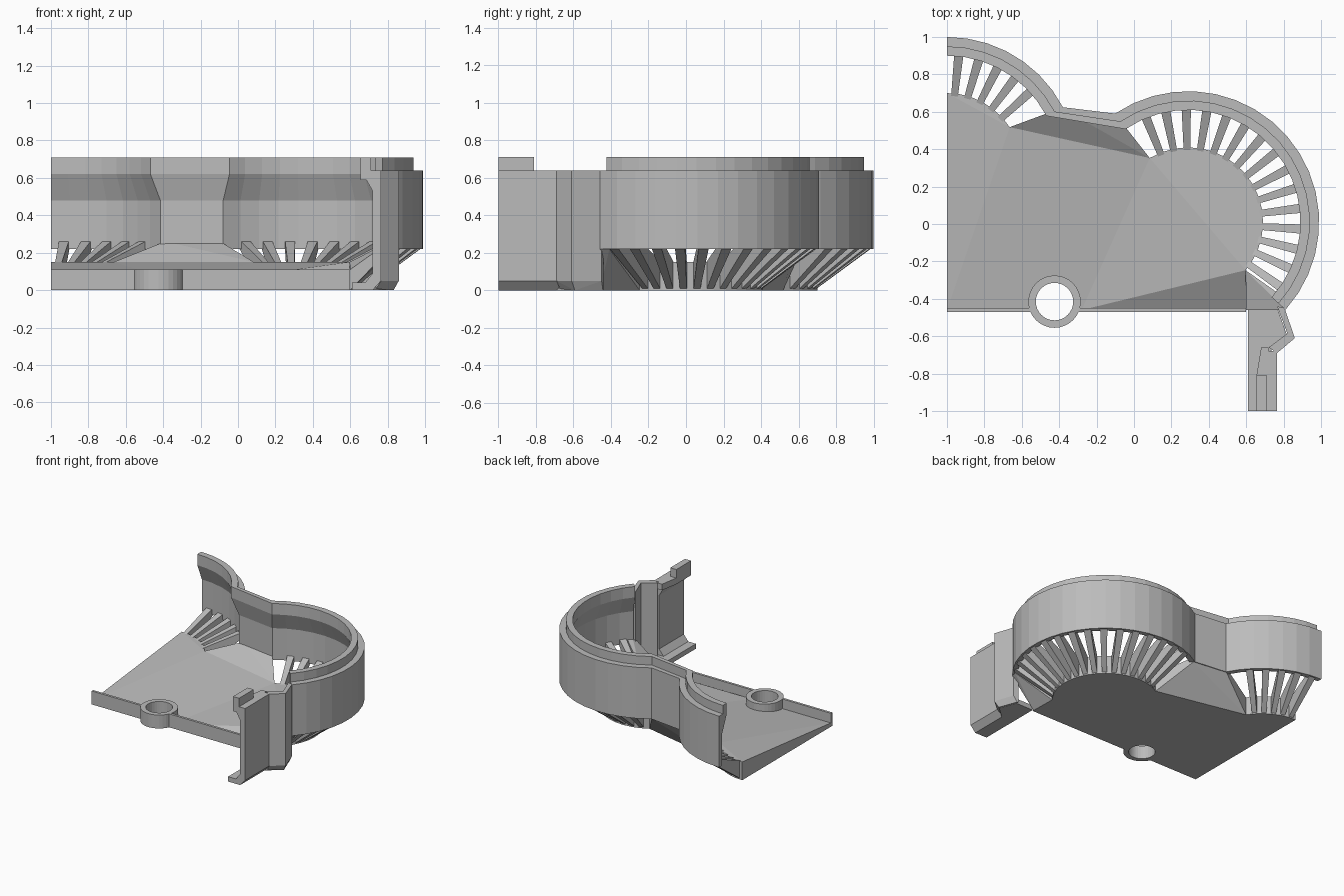
import bpy, bmesh
from math import cos, sin, radians
from mathutils import Vector

if "Cube" in bpy.data.objects:
    bpy.data.objects.remove(bpy.data.objects["Cube"], do_unlink=True)

grey = bpy.data.materials.new("plain_grey")
grey.use_nodes = True
grey.diffuse_color = (0.5, 0.5, 0.5, 1)
grey.node_tree.nodes["Principled BSDF"].inputs["Base Color"].default_value = (0.5, 0.5, 0.5, 1)


def finish(bm, name):
    bmesh.ops.recalc_face_normals(bm, faces=bm.faces)
    mesh = bpy.data.meshes.new(name)
    bm.to_mesh(mesh)
    bm.free()
    mesh.materials.append(grey)
    ob = bpy.data.objects.new(name, mesh)
    bpy.context.collection.objects.link(ob)
    return ob


def hull(name, points):
    bm = bmesh.new()
    for p in points:
        bm.verts.new(p)
    res = bmesh.ops.convex_hull(bm, input=bm.verts)
    loose = [v for v in bm.verts if not v.link_faces]
    bmesh.ops.delete(bm, geom=loose, context='VERTS')
    bmesh.ops.dissolve_limit(bm, angle_limit=0.01, verts=bm.verts, edges=bm.edges)
    return finish(bm, name)


def prism(name, outline, offset):
    """Extrude a closed outline of 3D points by an offset."""
    bm = bmesh.new()
    face = bm.faces.new([bm.verts.new(p) for p in outline])
    res = bmesh.ops.extrude_face_region(bm, geom=[face], use_keep_orig=True)
    moved = [g for g in res["geom"] if isinstance(g, bmesh.types.BMVert)]
    bmesh.ops.translate(bm, verts=moved, vec=offset)
    return finish(bm, name)


def sweep(name, frames, closed=False):
    """Skin a list of equal closed sections; cap the ends when open."""
    bm = bmesh.new()
    rings = [[bm.verts.new(p) for p in f] for f in frames]
    n = len(rings[0])
    for i in range(len(rings) - (0 if closed else 1)):
        a, b = rings[i], rings[(i + 1) % len(rings)]
        for j in range(n):
            k = (j + 1) % n
            bm.faces.new((a[j], a[k], b[k], b[j]))
    if not closed:
        bm.faces.new(rings[0])
        bm.faces.new(rings[-1])
    return finish(bm, name)


LEFT, RIGHT = (-1, 0.3), (0.29, 0.01)
WALL_R, FLOOR_R = 0.7, 0.4


def polar(c, r, deg, z=0.0):
    a = radians(deg)
    return Vector((c[0] + r * cos(a), c[1] + r * sin(a), z))


def arc(c, r, start, end, count, z=0.0):
    return [polar(c, r, start + (end - start) * i / count, z) for i in range(count + 1)]


# Curved outer wall with stepped lip and thinner lower half
profile = [(0, .22), (0, .64), (.05, .64), (.05, .71), (.1, .71), (.1, .62), (.04, .48), (.04, .22)]
stations = [(LEFT, 90 - 62.4 * i / 7) for i in range(8)]
stations += [(RIGHT, 124 - 166 * i / 18) for i in range(19)]
sweep("curved_wall", [[polar(c, WALL_R - t, a, z) for t, z in profile] for c, a in stations])

# Floor plate: flat underside, top sloping down toward the front
FRONT, THIN, THICK = -0.46, 0.03, 0.15
right_arc = arc(RIGHT, FLOOR_R, 121, -40, 16)
left_arc = arc(LEFT, FLOOR_R, 90, 33, 6)
corner = Vector((0.6, FRONT, 0))
front_pts = [corner, Vector((-0.28, FRONT, 0)), Vector((-1, FRONT, 0))]
outline = left_arc + right_arc + front_pts
bm = bmesh.new()
low = [bm.verts.new(p) for p in outline]
top = [bm.verts.new((p.x, p.y, THIN if p in front_pts else THICK)) for p in outline]
n, nl = len(outline), len(left_arc)
bm.faces.new(low)
for i in range(n):
    j = (i + 1) % n
    bm.faces.new((low[i], low[j], top[j], top[i]))
g, f, e, d = 0, nl - 1, nl, n - 4
c, b, a = n - 3, n - 2, n - 1
bm.faces.new(top[g:f + 1])
bm.faces.new(top[e:d + 1])
for tri in ((d, c, b), (d, b, e), (e, b, f), (f, b, a), (f, a, g)):
    bm.faces.new([top[i] for i in tri])
floor = finish(bm, "floor_plate")

# Front rim and screw boss, with the hole cut through both
BOSS = (-0.425, -0.415)
rim = prism("front_rim", [(-1, -.47, 0), (.6, -.47, 0), (.6, -.45, 0), (-1, -.45, 0)], (0, 0, .11))
section = [(.14, 0), (.14, .11), (.1, .11), (.1, 0)]
sweep("screw_boss", [[polar(BOSS, r, i * 11.25, z) for r, z in section] for i in range(32)], True)
cutter = prism("hole_cutter", arc(BOSS, .101, 0, 348.75, 31, -.1), (0, 0, .5))
cutter.hide_render = True
for ob in (floor, rim):
    mod = ob.modifiers.new("hole", 'BOOLEAN')
    mod.operation, mod.solver, mod.object = 'DIFFERENCE', 'EXACT', cutter
    deps = bpy.context.evaluated_depsgraph_get()
    cut = bpy.data.meshes.new_from_object(ob.evaluated_get(deps))
    ob.modifiers.clear()
    ob.data = cut
bpy.data.objects.remove(cutter, do_unlink=True)


# Radial vent fins rising from the floor edge to the wall
def fin(name, centre, deg):
    side = Vector((-sin(radians(deg)), cos(radians(deg)), 0))
    pts = []
    for r, z0, z1, w in ((.385, 0, THICK, .018), (.685, .22, .27, .027)):
        for z in (z0, z1):
            p = polar(centre, r, deg, z)
            pts += [p + side * w, p - side * w]
    hull(name, pts)


for i in range(5):
    fin(f"left_fin_{i + 1}", LEFT, 84 - 10.4 * i)
for i in range(15):
    fin(f"right_fin_{i + 1}", RIGHT, 112 - 10.5 * i)


# Sloped webs joining the floor to the wall
def web(name, inner, outer):
    pts = [(p[0], p[1], z) for p, h in inner for z in (0, h)]
    pts += [(p[0], p[1], z) for p in outer for z in (.22, .26)]
    hull(name, pts)


web("back_web", [(left_arc[-1], THICK), (right_arc[0], THICK)],
    [polar(LEFT, .69, 27.6), polar(RIGHT, .69, 124)])
web("front_web", [(right_arc[-1], THICK), (corner, .11)],
    [polar(RIGHT, .68, -38), polar(RIGHT, .7, -42)])

# Front bracket: upright with a foot and an overhanging top
bracket = [(.61, 0), (.72, 0), (.765, .05), (.765, .64), (.68, .64),
           (.68, .6), (.72, .53), (.72, .09), (.68, .04), (.61, .04)]
prism("bracket_upright", [(x, -1, z) for x, z in bracket], (0, .32, 0))
foot = [(.61, -.69), (.72, -.69), (.82, -.6), (.77, FRONT), (.61, FRONT)]
prism("bracket_foot", [(x, y, 0) for x, y in foot], (0, 0, .04))
ledge = [(.655, -1), (.72, -1), (.72, -.66), (.68, -.66), (.655, -.81)]
prism("bracket_ledge", [(x, y, .59) for x, y in ledge], (0, 0, .05))
tab = [(.655, -1), (.71, -1), (.71, -.81), (.655, -.81)]
prism("bracket_tab", [(x, y, .6) for x, y in tab], (0, 0, .11))


# Folded panels linking the bracket to the wall, chamfered underneath
def panel(name, outer, inner):
    pts = []
    for o, i in zip(outer, inner):
        o, i = Vector((*o, 0)), Vector((*i, 0))
        for p, zs in ((o, (.05, .64)), (i, (0, .64)), (o.lerp(i, .7), (0,))):
            pts += [(p.x, p.y, z) for z in zs]
    hull(name, pts)


panel("angled_panel", [(.765, -.69), (.86, -.61)], [(.72, -.66), (.82, -.585)])
panel("joining_panel", [(.86, -.61), (.805, -.45)], [(.82, -.585), (.765, -.44)])
